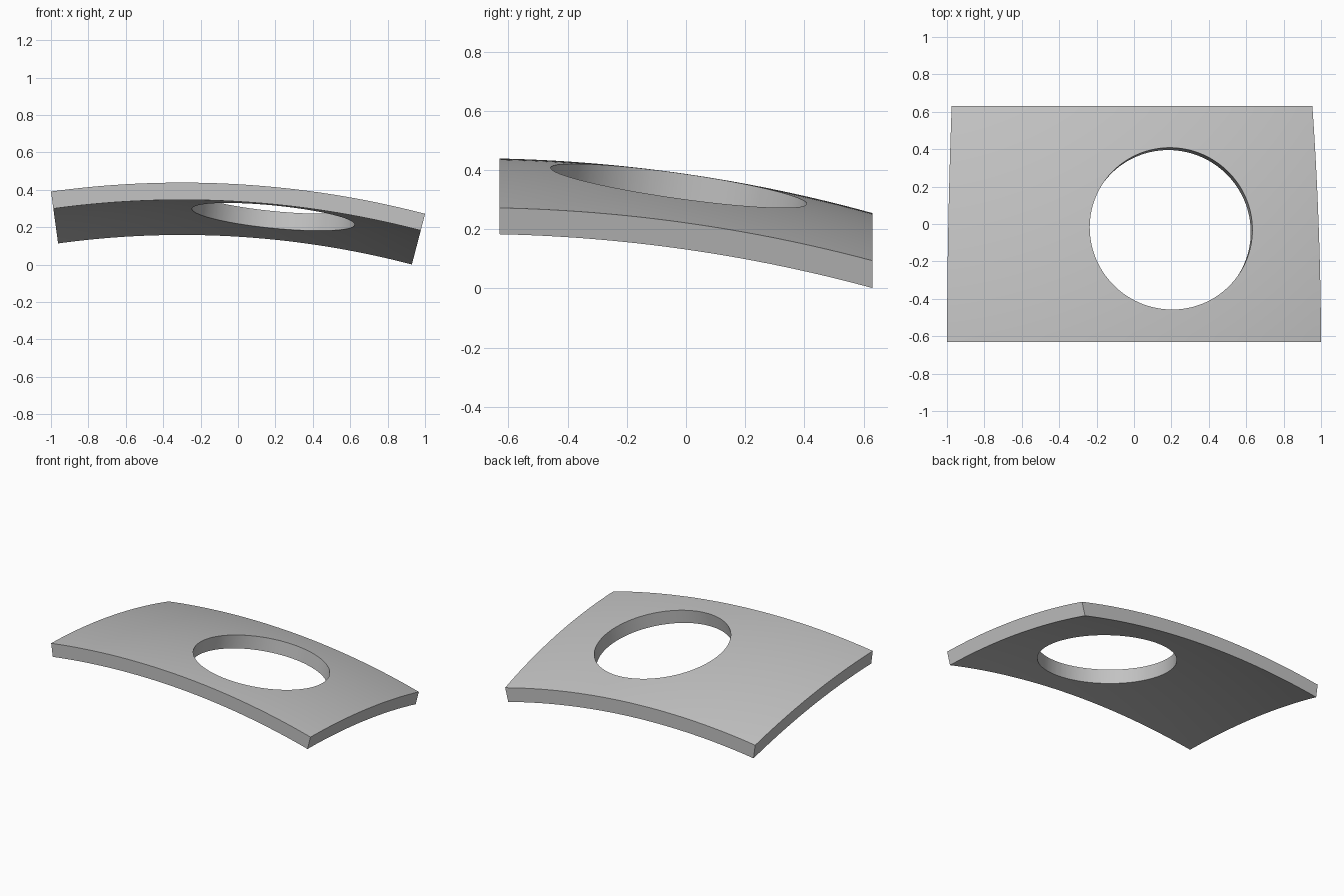
import bpy
import bmesh
import math
from mathutils import Vector

cube = bpy.data.objects.get("Cube")
if cube:
    bpy.data.objects.remove(cube, do_unlink=True)

CENTRE = Vector((-0.3, -0.74, -4.71))   # centre of the two concentric spheres
OUTER, INNER = 5.15, 5.058
HALF_DEPTH = 0.63
LEFT_ANGLE, RIGHT_ANGLE = math.atan(-0.1372), math.atan(0.261)
HOLE_X, HOLE_Y, HOLE_RADIUS = 0.2, -0.022, 0.437


def make_material(name, colour):
    mat = bpy.data.materials.new(name)
    mat.use_nodes = True
    mat.diffuse_color = colour
    mat.node_tree.nodes["Principled BSDF"].inputs["Base Color"].default_value = colour
    return mat


def make_object(name, bm):
    mesh = bpy.data.meshes.new(name)
    bm.to_mesh(mesh)
    bm.free()
    obj = bpy.data.objects.new(name, mesh)
    bpy.context.collection.objects.link(obj)
    return obj


def on_sphere(u, v, radius):
    """Point on a sphere: u sweeps between the radial ends, v runs in depth."""
    angle = LEFT_ANGLE + (RIGHT_ANGLE - LEFT_ANGLE) * (u + 1) / 2
    y = v * HALF_DEPTH
    rho = math.sqrt(radius ** 2 - (y - CENTRE.y) ** 2)
    return Vector((CENTRE.x + rho * math.sin(angle), y,
                   CENTRE.z + rho * math.cos(angle)))


# Curved plate: a flat slab bent between the inner and outer spheres
bm = bmesh.new()
bmesh.ops.create_grid(bm, x_segments=48, y_segments=32, size=1)
result = bmesh.ops.extrude_face_region(bm, geom=bm.faces[:], use_keep_orig=True)
for item in result["geom"]:
    if isinstance(item, bmesh.types.BMVert):
        item.co.z = 1
for vert in bm.verts:
    vert.co = on_sphere(vert.co.x, vert.co.y, OUTER if vert.co.z > 0.5 else INNER)
bmesh.ops.recalc_face_normals(bm, faces=bm.faces)
plate = make_object("curved_plate", bm)
plate.data.materials.append(make_material("plain grey", (0.55, 0.55, 0.55, 1)))

# Round hole, cut square to the curved surface
dx, dy = HOLE_X - CENTRE.x, HOLE_Y - CENTRE.y
surface = Vector((dx, dy, math.sqrt(OUTER ** 2 - dx ** 2 - dy ** 2)))
bm = bmesh.new()
bmesh.ops.create_cone(bm, cap_ends=True, segments=128, radius1=HOLE_RADIUS,
                      radius2=HOLE_RADIUS, depth=1)
cutter = make_object("hole_cutter", bm)
cutter.hide_render = True
cutter.location = CENTRE + surface
cutter.rotation_euler = surface.to_track_quat("Z", "Y").to_euler()

cut = plate.modifiers.new("hole", "BOOLEAN")
cut.operation = "DIFFERENCE"
cut.solver = "EXACT"
cut.object = cutter

bpy.ops.object.select_all(action="DESELECT")
bpy.context.view_layer.objects.active = plate
plate.select_set(True)
bpy.ops.object.modifier_apply(modifier=cut.name)
bpy.data.objects.remove(cutter, do_unlink=True)

# Smooth surfaces with crisp rims
bpy.ops.object.shade_smooth_by_angle(angle=math.radians(30))
